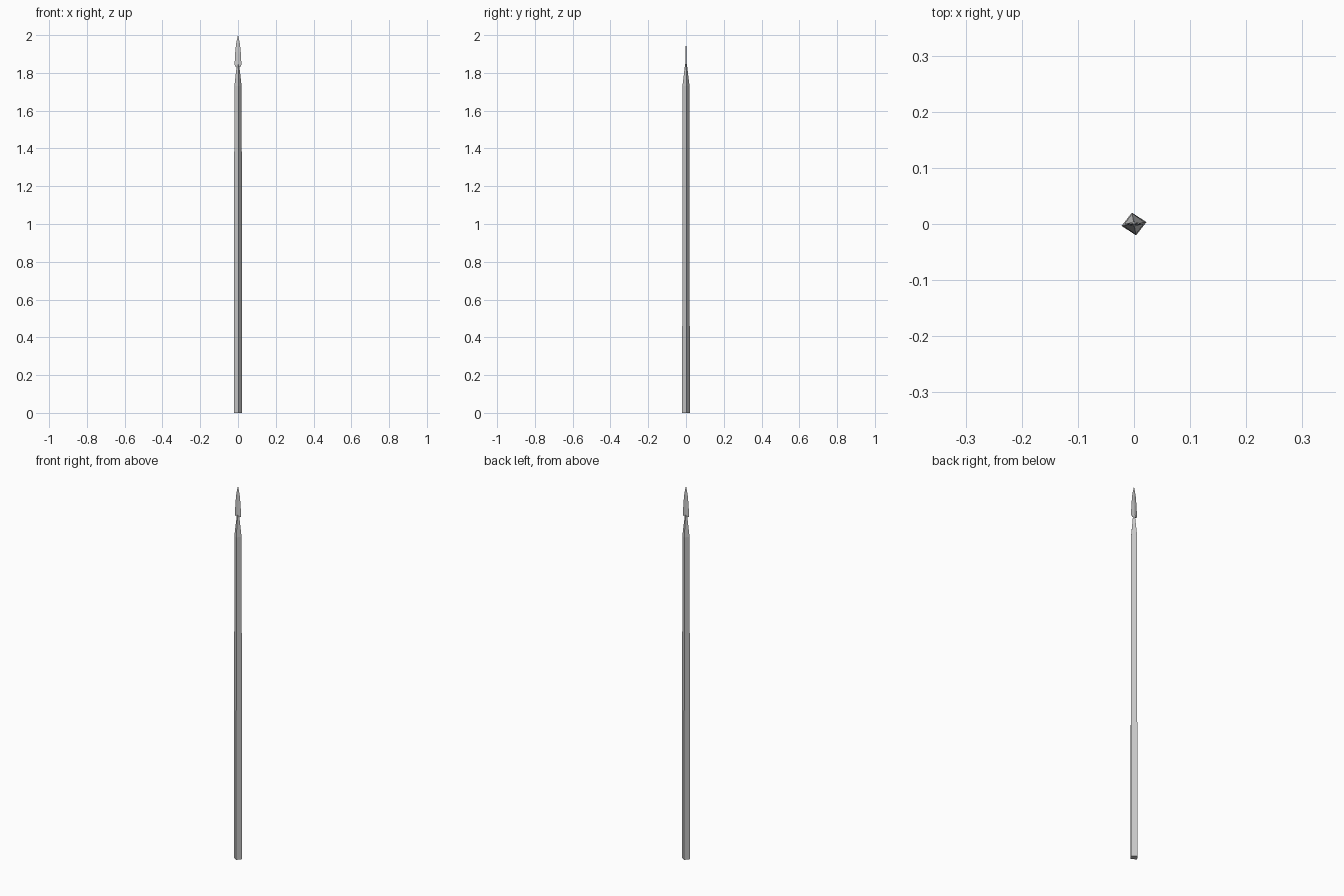
import bpy, bmesh, math

if "Cube" in bpy.data.objects:
    bpy.data.objects.remove(bpy.data.objects["Cube"])


def loft(name, rings, tip=None):
    """Skin equal-length rings of points, capped or closed to a tip."""
    bm = bmesh.new()
    loops = [[bm.verts.new(p) for p in ring] for ring in rings]
    n = len(loops[0])
    for a, b in zip(loops, loops[1:]):
        for i in range(n):
            j = (i + 1) % n
            bm.faces.new((a[i], a[j], b[j], b[i]))
    bm.faces.new(loops[0][::-1])
    if tip:
        t = bm.verts.new(tip)
        for i in range(n):
            bm.faces.new((loops[-1][i], loops[-1][(i + 1) % n], t))
    else:
        bm.faces.new(loops[-1])
    bmesh.ops.recalc_face_normals(bm, faces=bm.faces)
    mesh = bpy.data.meshes.new(name)
    bm.to_mesh(mesh)
    bm.free()
    obj = bpy.data.objects.new(name, mesh)
    bpy.context.collection.objects.link(obj)
    return obj


def ring(rx, ry, z, turn=0.0):
    """Four-cornered ring; turn is in degrees."""
    t = math.radians(turn)
    return [(rx * math.cos(t + k * math.pi / 2),
             ry * math.sin(t + k * math.pi / 2), z) for k in range(4)]


# Four-sided wooden shaft with tapered upper end
shaft_profile = [(0, .0225, .0205), (1.73, .0195, .019), (1.845, .006, .005)]
loft("shaft", [ring(rx, ry, z, 9) for z, rx, ry in shaft_profile])

# Flat leaf-shaped blade with a central ridge
blade_profile = [(1.835, .016, .004), (1.845, .018, .004),
                 (1.90, .0155, .0025), (1.955, .010, .001)]
loft("blade", [ring(rx, ry, z) for z, rx, ry in blade_profile], tip=(0, 0, 2.0))
